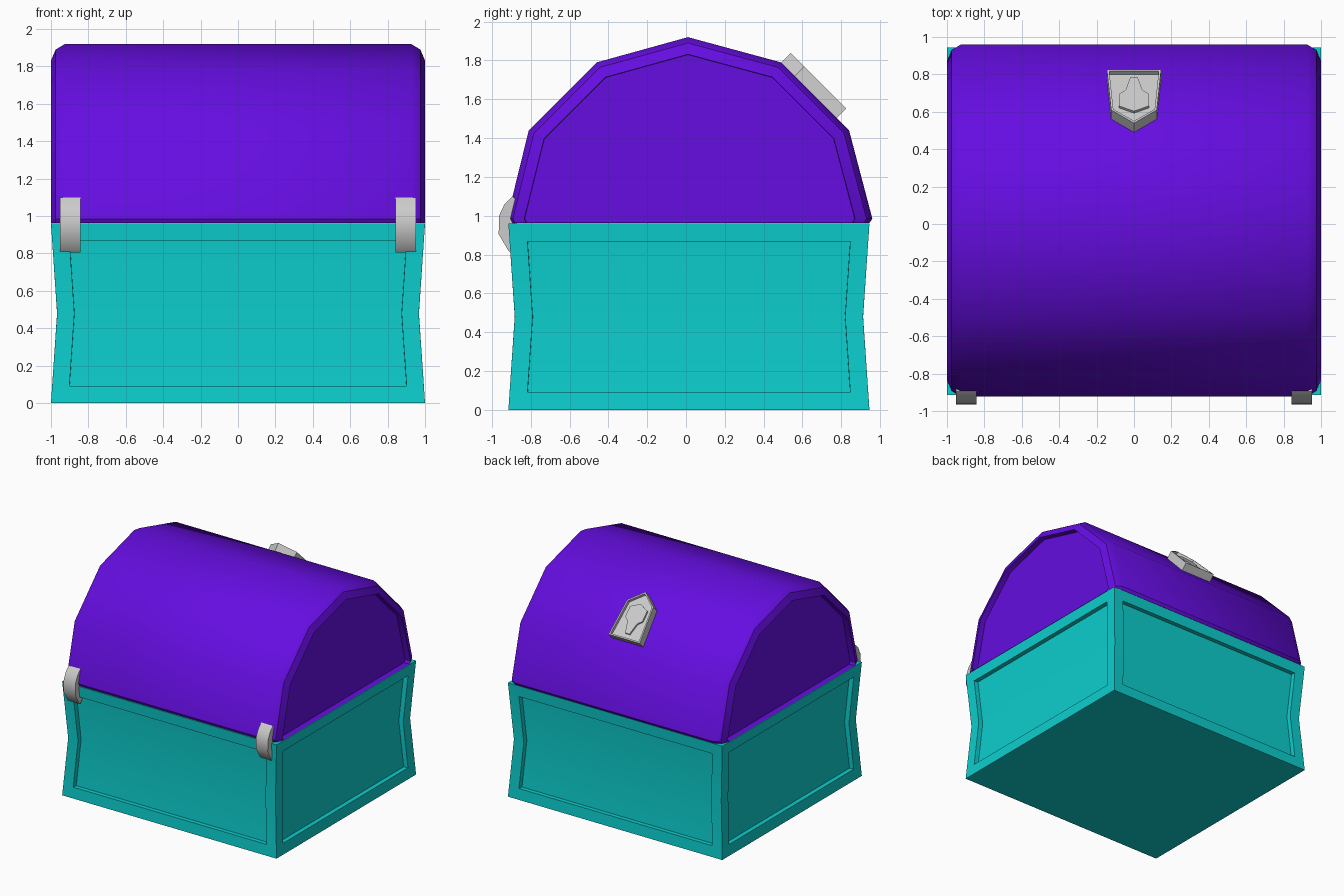
import bpy, bmesh, math
from mathutils import Vector, Matrix

if "Cube" in bpy.data.objects:
    bpy.data.objects.remove(bpy.data.objects["Cube"])


def material(name, color):
    m = bpy.data.materials.new(name)
    m.diffuse_color = color
    m.use_nodes = True
    m.node_tree.nodes["Principled BSDF"].inputs["Base Color"].default_value = m.diffuse_color
    return m


def finish(name, bm, mat=None, angle=35):
    bmesh.ops.recalc_face_normals(bm, faces=bm.faces[:])
    me = bpy.data.meshes.new(name)
    bm.to_mesh(me)
    bm.free()
    ob = bpy.data.objects.new(name, me)
    bpy.context.collection.objects.link(ob)
    if mat:
        me.materials.append(mat)
    bpy.ops.object.select_all(action='DESELECT')
    ob.select_set(True)
    bpy.context.view_layer.objects.active = ob
    bpy.ops.object.shade_smooth_by_angle(angle=math.radians(angle))
    return ob


def loft(bm, rings):
    """Bridge rings of points in order, cap both ends, return the side faces per ring and the end cap."""
    vs = [[bm.verts.new(p) for p in r] for r in rings]
    n = len(vs[0])
    sides = [[bm.faces.new((a[i], a[(i + 1) % n], b[(i + 1) % n], b[i])) for i in range(n)]
             for a, b in zip(vs, vs[1:])]
    bm.faces.new(vs[0][::-1])
    return sides, bm.faces.new(vs[-1])


teal = material("teal", (0.004, 0.62, 0.62, 1))
purple = material("purple", (0.13, 0.004, 0.75, 1))

# Chest base: box pinched at mid height, one recessed panel per side
bm = bmesh.new()
rings = []
for z, pinch in ((0, 0), (0.48, 0.033), (0.96, 0)):
    x, y0, y1 = 1 - pinch, -0.915 + pinch, 0.945 - pinch
    rings.append([(-x, y0, z), (x, y0, z), (x, y1, z), (-x, y1, z)])
sides, _ = loft(bm, rings)
bmesh.ops.recalc_face_normals(bm, faces=bm.faces[:])
for i in range(4):
    panel = [sides[0][i], sides[1][i]]
    bmesh.ops.inset_region(bm, faces=panel, thickness=0.092, use_even_offset=True)
    bmesh.ops.inset_region(bm, faces=panel, thickness=0.001, depth=-0.04, use_even_offset=True)
finish("chest_base", bm, teal)

# Lid: faceted vault along x with chamfered ends and recessed end panels
profile = [(-0.91, 0.962), (-0.922, 0.985), (-0.81, 1.44), (-0.46, 1.79), (0.01, 1.92),
           (0.49, 1.79), (0.84, 1.44), (0.96, 0.985), (0.945, 0.962)]
half = [(0.95, 0.903), (1.0, 0.905), (0.975, 0.968), (0.925, 1.0)]
stations = [(-x, s) for x, s in half] + half[::-1]
bm = bmesh.new()
loft(bm, [[(x, 0.018 + (y - 0.018) * s, 0.985 + (z - 0.985) * s) for y, z in profile]
          for x, s in stations])
finish("lid", bm, purple)

# Hinges: bent straps over the front seam
strap = [(-0.895, 1.10), (-0.935, 1.06), (-0.963, 1.0), (-0.965, 0.905), (-0.915, 0.82),
         (-0.90, 0.805), (-0.87, 0.84), (-0.87, 1.08)]
for side, name in ((-1, "hinge_left"), (1, "hinge_right")):
    bm = bmesh.new()
    loft(bm, [[(side * 0.898 + dx, y, z) for y, z in strap] for dx in (-0.055, 0.055)])
    finish(name, bm)

# Clasp: shield plate on the rear slope, local x across, y down the slope, z outward
r = math.sqrt(0.5)
slope = Matrix(((-1, 0, 0, 0), (0, r, r, 0.49), (0, -r, r, 1.79), (0, 0, 0, 1)))


def mirrored(pts):
    return pts + [(-x, v) for x, v in pts[::-1] if x > 0]


def prism(bm, pts, low, high):
    return loft(bm, [[slope @ Vector((x, v, h)) for x, v in pts] for h in (low, high)])[1]


bm = bmesh.new()
face = prism(bm, mirrored([(0, 0), (0.122, 0.10), (0.145, 0.405)]), -0.02, 0.07)
bmesh.ops.recalc_face_normals(bm, faces=bm.faces[:])
bmesh.ops.inset_region(bm, faces=[face], thickness=0.012, use_even_offset=True)
bmesh.ops.inset_region(bm, faces=[face], thickness=0.001, depth=-0.025, use_even_offset=True)
finish("clasp_plate", bm)

# Raised keyhole-shaped relief on the clasp
bm = bmesh.new()
prism(bm, mirrored([(0, 0.10), (0.08, 0.14), (0.08, 0.23), (0.045, 0.26), (0.02, 0.355)]), 0.04, 0.06)
finish("clasp_relief", bm)
